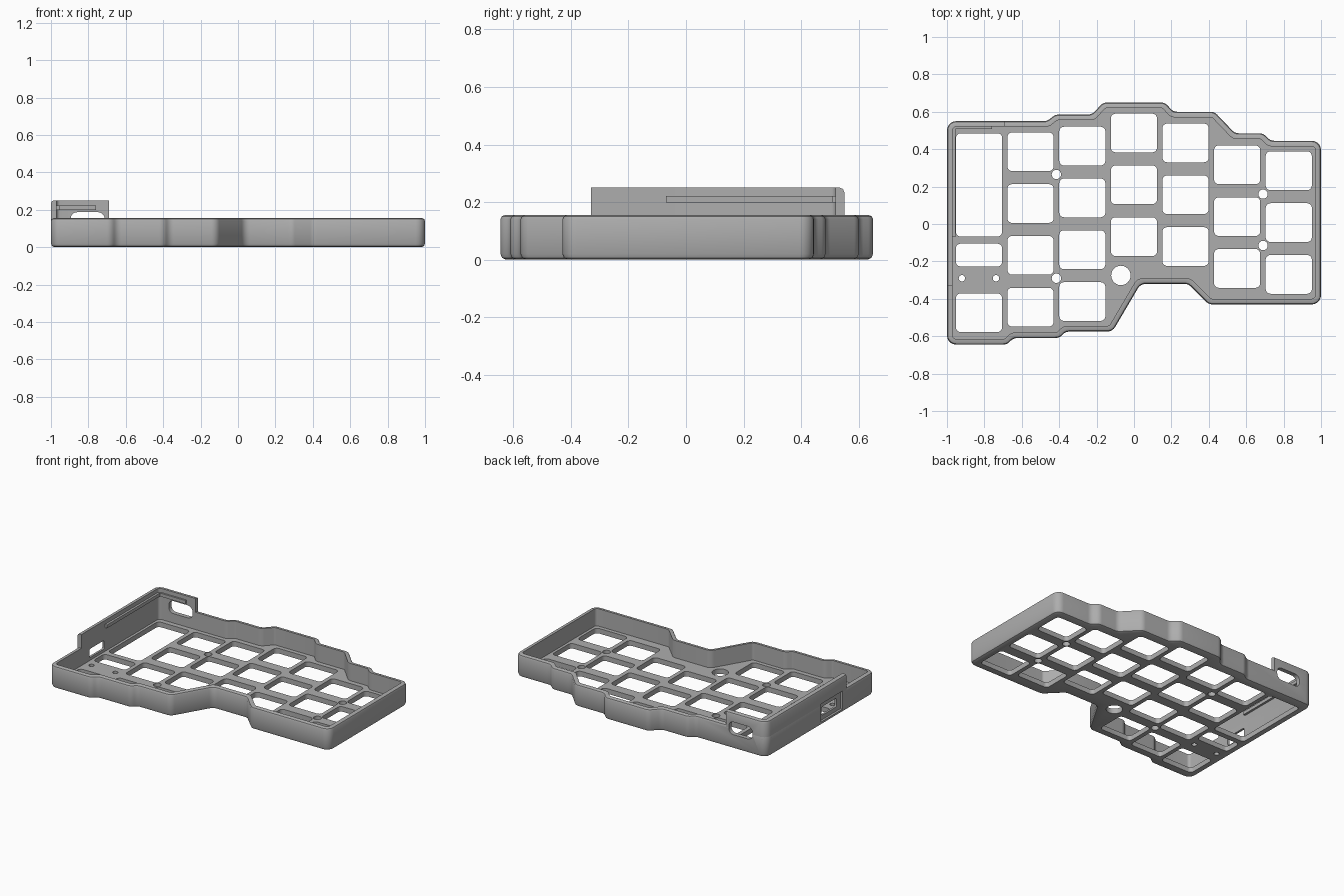
import bpy, bmesh, math
from mathutils import Vector

cube = bpy.data.objects.get("Cube")
if cube:
    bpy.data.objects.remove(cube)

grey = bpy.data.materials.new("matte_grey")
grey.use_nodes = True
grey.diffuse_color = (0.42, 0.42, 0.42, 1)
grey.node_tree.nodes["Principled BSDF"].inputs["Base Color"].default_value = (0.42, 0.42, 0.42, 1)

WALL, FLOOR, LOW, TALL = 0.03, 0.035, 0.155, 0.25

# Clockwise outline of the case
OUTLINE = [(-1, .55), (-.465, .55), (-.42, .585), (-.225, .585), (-.165, .65),
           (.165, .65), (.21, .6), (.43, .6), (.54, .485), (.69, .485), (.73, .445),
           (1, .445), (1, -.43), (.4, -.43), (.29, -.32), (.035, -.32),
           (-.115, -.575), (-.365, -.575), (-.4, -.61), (-.645, -.61),
           (-.68, -.645), (-1, -.645)]


def rounded(points, inset=0.0, radius=0.05, steps=5):
    """Inset a clockwise polygon and round its corners."""
    pts = [Vector(p) for p in points]
    n, result = len(pts), []
    for i, p in enumerate(pts):
        a = (p - pts[i - 1]).normalized()
        b = (pts[(i + 1) % n] - p).normalized()
        na, nb = Vector((a.y, -a.x)), Vector((b.y, -b.x))
        corner = p + (na + nb) * inset / (1 + na.dot(nb))
        turn = a.x * b.y - a.y * b.x
        r = max(radius - inset, 0.01) if turn < 0 else radius
        angle = math.acos(max(-1, min(1, a.dot(b))))
        t = r * math.tan(angle / 2)
        side = 1 if turn < 0 else -1
        start = corner - a * t
        for k in range(steps + 1):
            s = angle * k / steps
            result.append(start + a * r * math.sin(s) + na * side * r * (1 - math.cos(s)))
    return result


def loft(bm, loops):
    """Join stacked closed loops into a capped solid."""
    rings = [[bm.verts.new(v) for v in loop] for loop in loops]
    n = len(rings[0])
    for lower, upper in zip(rings, rings[1:]):
        for i in range(n):
            j = (i + 1) % n
            bm.faces.new((lower[i], lower[j], upper[j], upper[i]))
    bm.faces.new(rings[0])
    bm.faces.new(rings[-1][::-1])


def finish(name, bm):
    bmesh.ops.recalc_face_normals(bm, faces=bm.faces)
    mesh = bpy.data.meshes.new(name)
    bm.to_mesh(mesh)
    bm.free()
    mesh.materials.append(grey)
    obj = bpy.data.objects.new(name, mesh)
    bpy.context.collection.objects.link(obj)
    return obj


def tray(name, height):
    """Rounded tray with an open top and a floor."""
    profile = [(.02, 0), (.006, .006), (0, .02), (0, height - .015),
               (.0045, height - .0045), (.015, height), (WALL, height), (WALL, FLOOR)]
    bm = bmesh.new()
    loft(bm, [[(p.x, p.y, z) for p in rounded(OUTLINE, d)] for d, z in profile])
    return finish(name, bm)


def rect(x0, x1, y0, y1):
    return [(x0, y1), (x1, y1), (x1, y0), (x0, y0)]


def add_box(bm, x0, x1, y0, y1, z0, z1):
    loft(bm, [[(x, y, z) for x, y in rect(x0, x1, y0, y1)] for z in (z0, z1)])


def boolean(obj, cutter, operation):
    mod = obj.modifiers.new("cut", "BOOLEAN")
    mod.object, mod.operation, mod.solver = cutter, operation, "EXACT"
    bpy.ops.object.select_all(action="DESELECT")
    bpy.context.view_layer.objects.active = obj
    obj.select_set(True)
    bpy.ops.object.modifier_apply(modifier=mod.name)


case = tray("case_tray", LOW)
corner = tray("raised_corner_wall", TALL)

# Keep only the raised corner of the taller wall
bm = bmesh.new()
add_box(bm, -1.2, -.69, -.33, .8, .12, .4)
keep = finish("corner_keeper", bm)
boolean(corner, keep, "INTERSECT")

# Key openings: left edge and the top of each opening down the column
KEY_W, KEY_H, PITCH = .247, .207, .277
columns = [(-.952, -.371, 1), (-.677, .49, 4), (-.4, .52, 4), (-.124, .59, 3),
           (.152, .537, 3), (.428, .42, 3), (.704, .388, 3)]
openings = [(x, x + KEY_W, top - PITCH * i - KEY_H, top - PITCH * i)
            for x, top, count in columns for i in range(count)]
openings += [(-.952, -.705, -.067, .485), (-.952, -.705, -.227, -.105)]
bm = bmesh.new()
for box in openings:
    loop = rounded(rect(*box), 0, .025)
    loft(bm, [[(p.x, p.y, z) for p in loop] for z in (-.1, .06)])

# Screw holes, reset holes and the large round opening
for x, y, r in [(-.415, .265, .025), (-.415, -.29, .025), (.69, .16, .025),
                (.69, -.115, .025), (-.07, -.275, .052), (-.92, -.29, .017),
                (-.738, -.29, .017)]:
    loop = [(x + r * math.cos(k * math.tau / 24), y + r * math.sin(k * math.tau / 24))
            for k in range(24)]
    loft(bm, [[(u, v, z) for u, v in loop] for z in (-.1, .06)])
floor_cutter = finish("floor_cutter", bm)
boolean(case, floor_cutter, "DIFFERENCE")

# Rear port slot, side port and its shallow outer recess
bm = bmesh.new()
slot = rounded(rect(-.895, -.713, .1, .187), 0, .035)
loft(bm, [[(p.x, y, p.y) for p in slot] for y in (.45, .7)])
port = rounded(rect(-.24, -.08, .055, .115), 0, .01)
loft(bm, [[(x, p.x, p.y) for p in port] for x in (-1.1, -.9)])
port_cutter = finish("port_cutter", bm)
bm = bmesh.new()
add_box(bm, -1.1, -.985, -.285, -.05, .025, .15)
recess_cutter = finish("recess_cutter", bm)
for part in (case, corner):
    boolean(part, port_cutter, "DIFFERENCE")
    boolean(part, recess_cutter, "DIFFERENCE")

for helper in (keep, floor_cutter, port_cutter, recess_cutter):
    bpy.data.objects.remove(helper)

# Snap ridges on the inside of the raised wall
bm = bmesh.new()
add_box(bm, -.975, -.955, -.07, .51, .199, .222)
add_box(bm, -.965, -.76, .508, .525, .199, .222)
ridges = finish("snap_ridges", bm)

for part in (case, corner, ridges):
    bpy.ops.object.select_all(action="DESELECT")
    bpy.context.view_layer.objects.active = part
    part.select_set(True)
    bpy.ops.object.shade_smooth_by_angle(angle=math.radians(35))
